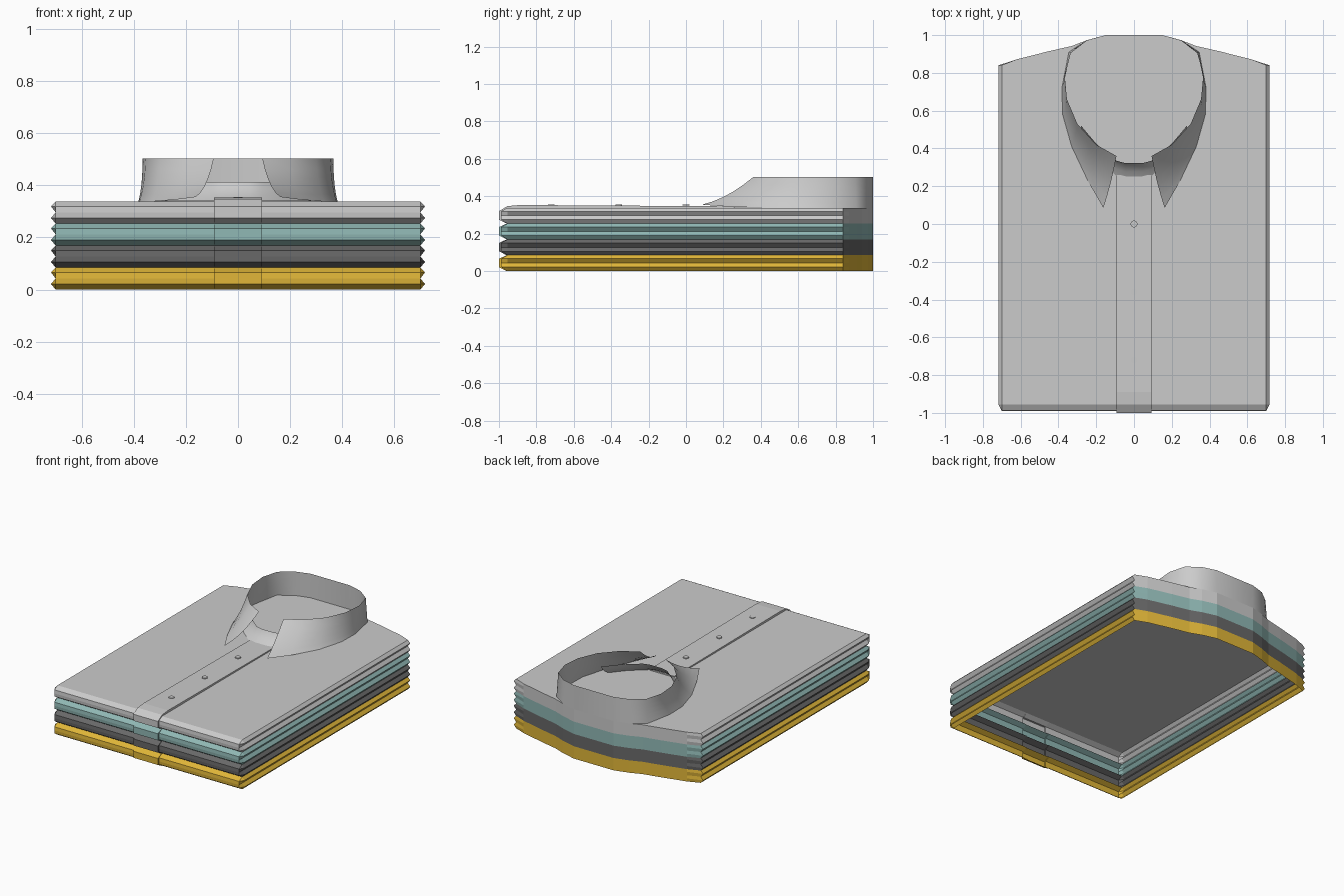
import bpy, bmesh, math

if "Cube" in bpy.data.objects:
    bpy.data.objects.remove(bpy.data.objects["Cube"])

PITCH = 0.0845          # thickness of one folded shirt
TOP = 4 * PITCH
PW = 0.093              # half width of the button placket


def make_object(name, verts, faces, color=None, smooth=False):
    me = bpy.data.meshes.new(name)
    bm = bmesh.new()
    vs = [bm.verts.new(v) for v in verts]
    for f in faces:
        bm.faces.new([vs[i] for i in f])
    bmesh.ops.remove_doubles(bm, verts=bm.verts[:], dist=0.0005)
    bmesh.ops.recalc_face_normals(bm, faces=bm.faces[:])
    for f in bm.faces:
        f.smooth = smooth
    bm.to_mesh(me)
    bm.free()
    ob = bpy.data.objects.new(name, me)
    bpy.context.collection.objects.link(ob)
    if color:
        mat = bpy.data.materials.new(name + "_cloth")
        mat.diffuse_color = (*color, 1)
        mat.use_nodes = True
        mat.node_tree.nodes["Principled BSDF"].inputs["Base Color"].default_value = mat.diffuse_color
        me.materials.append(mat)
    return ob


def loft(rows, closed):
    """Join rows of equal length with quads."""
    n = len(rows[0])
    faces = []
    for r in range(len(rows) - 1):
        for i in range(n if closed else n - 1):
            j = (i + 1) % n
            faces.append((r * n + i, r * n + j, (r + 1) * n + j, (r + 1) * n + i))
    return [v for row in rows for v in row], faces


def mirrored(half):
    return half + [(-p[0],) + tuple(p[1:]) for p in reversed(half)]


# Outline of a shirt at one height: s = side x, f = front y, jog = placket step
def outline(s, f, jog, z):
    half = [(PW, f - jog, z), (PW, f, z), (0.70, f, z), (s, -0.955, z), (s, 0.84, z),
            (0.62, 0.872, z), (0.45, 0.915, z), (0.33, 0.942, z), (0.25, 0.973, z), (0.15, 1.0, z)]
    return mirrored(half)


# Folded edges: two side pleats and one front roll per shirt
LEVELS = [(0.0, 0.70, -0.955, 0.004), (0.021, 0.718, -0.988, 0.012), (0.0425, 0.70, -0.99, 0.010),
          (0.066, 0.718, -0.988, 0.012), (PITCH, 0.70, -0.955, 0.004)]
SHIRTS = [("yellow_shirt", (0.75, 0.47, 0.04)), ("dark_shirt", (0.14, 0.14, 0.14)),
          ("teal_shirt", (0.28, 0.48, 0.46)), ("top_shirt", None)]
for k, (name, color) in enumerate(SHIRTS):
    rows = [outline(s, f, jog, k * PITCH + z) for z, s, f, jog in LEVELS]
    verts, faces = loft(rows, True)
    if k == 3:          # only the uppermost shirt shows its front panel
        n = len(rows[0])
        faces.append(tuple(range(len(verts) - n, len(verts))))
    make_object(name, verts, faces, color)

# Button placket on the top shirt
prof = [(0.26, 0.346), (-0.89, 0.353), (-0.955, 0.347), (-1.0, 0.32),
        (-0.985, 0.318), (-0.955, TOP), (0.26, TOP)]
rows = [[(x, y, z) for y, z in prof] for x in (-PW, PW)]
verts, faces = loft(rows, True)
n = len(prof)
make_object("placket", verts, faces + [tuple(range(n)), tuple(range(n, 2 * n))])

# Buttons
for i, y in enumerate((0.0, -0.36, -0.72)):
    bpy.ops.mesh.primitive_cylinder_add(vertices=16, radius=0.018, depth=0.006,
                                        location=(0, y, 0.353))
    bpy.context.object.name = f"button_{i + 1}"

# Turned-down collar: loft from the neck fold to the lower edge
fold = [(0.093, 0.36), (0.2, 0.42), (0.3, 0.53), (0.355, 0.66), (0.367, 0.79),
        (0.335, 0.905), (0.25, 0.97), (0.15, 1.0)]
edge = [(0.162, 0.085, 0.355), (0.24, 0.22, 0.345), (0.33, 0.41, TOP), (0.378, 0.58, TOP),
        (0.382, 0.72, TOP), (0.345, 0.91, TOP), (0.25, 0.973, TOP), (0.15, 1.0, TOP)]
rows = []
for r in range(6):
    t = r / 5
    half = []
    for (ax, ay), (bx, by, bz) in zip(fold, edge):
        sag = 0.25 * math.hypot(bx - ax, by - ay) * t * (1 - t) * 1.2
        bow = 0.02 * t * (1 - t) if ay < 0.9 else 0
        half.append((ax + (bx - ax) * t - bow, ay + (by - ay) * t,
                     0.503 + (bz - 0.503) * t - sag))
    rows.append(mirrored(half))
verts, faces = loft(rows, False)
make_object("collar", verts, faces, smooth=True)

# Collar stand closing the neck under the collar points
stand = [(0.28, 0.52), (0.2, 0.425), (0.093, 0.335), (0.045, 0.322)]
rows = [mirrored([(x, y - d, z) for x, y in stand])
        for d, z in ((0, 0.412), (0.012, 0.39), (0.045, 0.36), (0.08, 0.34))]
verts, faces = loft(rows, False)
make_object("collar_stand", verts, faces, smooth=True)
